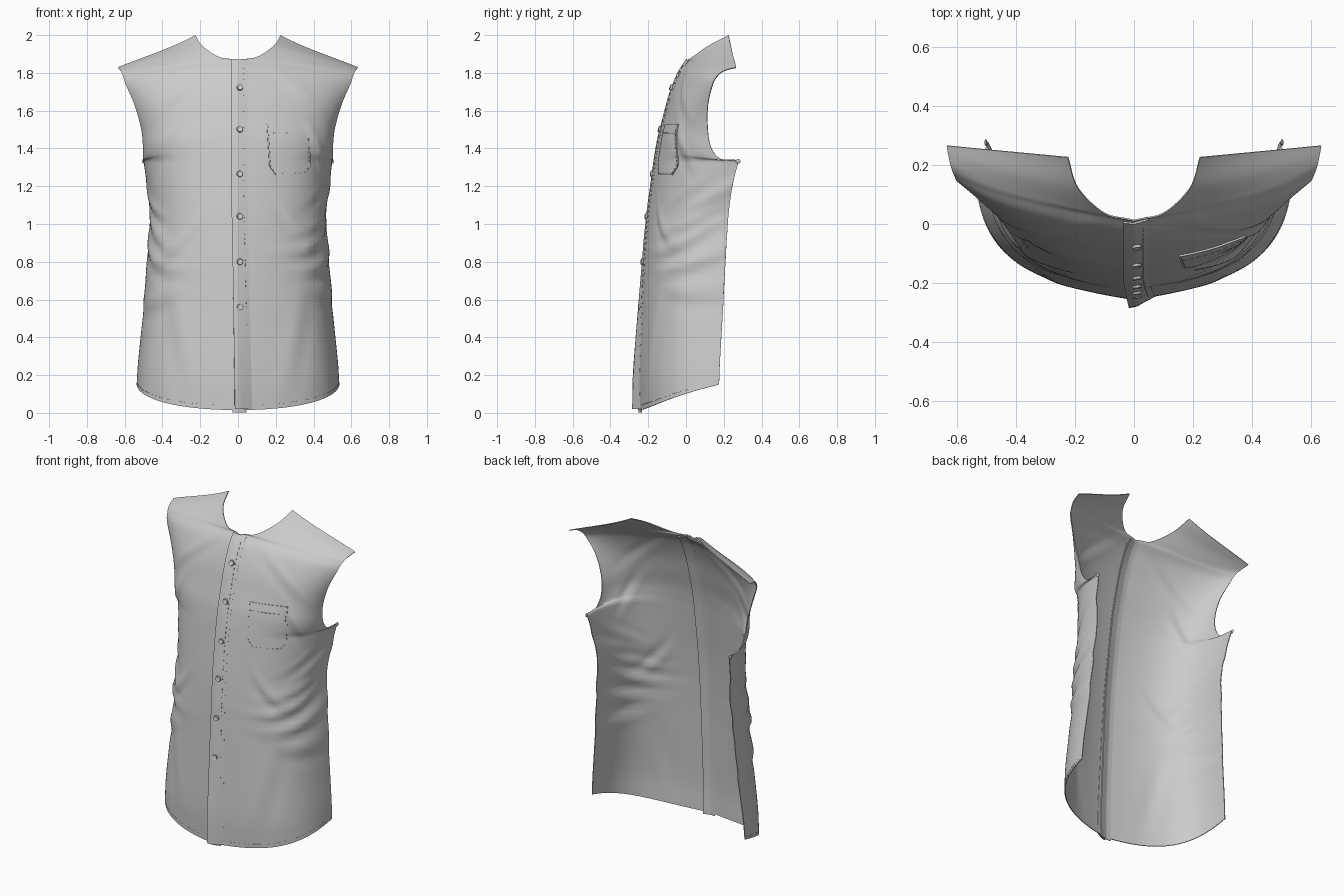
import bpy, bmesh, math, random
from mathutils import Vector
from mathutils.bvhtree import BVHTree

if "Cube" in bpy.data.objects:
    bpy.data.objects.remove(bpy.data.objects["Cube"])

random.seed(4)

# Rows from hem to shoulder: inner xyz (centre line, then neckline),
# outer xyz (side seam, then armhole), roundness of the cross-section
ROWS = [
    (0, -.255, .015, .537, .175, .150, 1), (0, -.257, .20, .528, .18, .28, 1),
    (0, -.243, .50, .502, .195, .54, 1), (0, -.226, .80, .482, .21, .82, 1),
    (0, -.206, 1.03, .468, .225, 1.05, 1), (0, -.184, 1.20, .485, .25, 1.22, 1),
    (0, -.166, 1.33, .500, .28, 1.335, 1), (0, -.155, 1.40, .503, .19, 1.34, .95),
    (0, -.141, 1.47, .503, .135, 1.40, .9), (0, -.118, 1.56, .512, .115, 1.50, .8),
    (0, -.083, 1.69, .548, .115, 1.63, .66), (0, -.034, 1.81, .595, .14, 1.74, .47),
    (0, .010, 1.87, .610, .165, 1.785, .36), (.1, .035, 1.885, .621, .195, 1.81, .24),
    (.19, .12, 1.945, .629, .23, 1.822, .12), (.225, .225, 2.0, .635, .265, 1.83, 0)]
INNER = [Vector(r[:3]) for r in ROWS]
OUTER = [Vector(r[3:6]) for r in ROWS]
# Curve handles between inner and outer edge of each row
HAND1, HAND2 = [], []
for k, (a, b, r) in enumerate(zip(INNER, OUTER, ROWS)):
    mix = lambda flat, full: flat + (full - flat) * r[6]
    d = b - a
    y = min(d.y, .42)
    slope = .13 - .06 * min(1, k / 6)
    HAND1.append(a + Vector((mix(.33, .62) * d.x, mix(.33, slope) * y, mix(.43, 0) * d.z)))
    HAND2.append(a + Vector((mix(.67, .985) * d.x, mix(.67, .29) * y, mix(.67, .45) * d.z)))

# Cloth folds: girth position, height, angle, length, width, depth, bend
FOLDS = [
    (.62, 1.02, 25, .24, .035, .014, .6), (.55, .90, 20, .26, .035, .016, .7),
    (.60, .78, 12, .25, .035, .013, .6), (.72, 1.14, 30, .18, .030, .010, .4),
    (.40, .97, -35, .16, .030, .010, .8), (.66, .64, -5, .22, .040, .009, .5),
    (-.58, .80, -18, .24, .035, .014, .6), (-.60, .94, -28, .22, .035, .010, .5),
    (-.45, .86, 30, .18, .030, .009, .6), (-.68, 1.10, -25, .16, .030, .010, .3),
    (-.62, .60, 8, .22, .040, .009, .4), (-.35, 1.70, 35, .22, .030, .005, 0),
    (.38, 1.70, -35, .22, .030, .005, 0), (-.50, 1.42, 50, .14, .030, .007, 0),
    (.52, 1.42, -50, .14, .030, .007, 0), (.35, .40, 75, .25, .060, .005, 0),
    (-.35, .40, -75, .25, .060, .005, 0)]
for k in range(10):
    sg = random.choice((-1, 1))
    FOLDS.append((sg * random.uniform(.45, .85), random.uniform(.55, 1.2), sg * random.uniform(-5, 35),
                  random.uniform(.09, .16), .026, random.uniform(-.004, .004), .5))


def spline(pts, t, corner=-1):
    """Catmull-Rom through pts, optionally broken at one corner index."""
    i = min(int(t), len(pts) - 2)
    f = t - i
    b, c = pts[i], pts[i + 1]
    a = pts[i - 1] if i > 0 and i != corner else b * 2 - c
    d = pts[i + 2] if i + 2 < len(pts) and i + 1 != corner else c * 2 - b
    return .5 * (2 * b + (c - a) * f + (2 * a - 5 * b + 4 * c - d) * f * f
                 + (3 * b - a - 3 * c + d) * f ** 3)


def surf(u, t, sgn):
    """Point of the shirt surface: u centre to side, t hem to shoulder."""
    p0, p3 = spline(INNER, t, 12), spline(OUTER, t, 6)
    p1, p2 = spline(HAND1, t), spline(HAND2, t)
    v = 1 - u
    p = p0 * v ** 3 + p1 * 3 * u * v * v + p2 * 3 * u * u * v + p3 * u ** 3
    q = sgn * (p.x + max(0, p.y - p0.y) * .8)
    h = 0
    for cx, cz, ang, ln, wd, amp, bend in FOLDS:
        ca, sa = math.cos(math.radians(ang)), math.sin(math.radians(ang))
        a = (q - cx) * ca + (p.z - cz) * sa
        b = (p.z - cz) * ca - (q - cx) * sa - bend * a * a
        h += amp * math.exp(-(a / ln) ** 2) * (math.exp(-(b / wd) ** 2)
                                               - .6 * math.exp(-((b + 1.7 * wd) / wd) ** 2))
    h = .016 * math.tanh(h / .016)
    p.x *= sgn
    return p + Vector((sgn * u, u - 1.15, 0)).normalized() * h


def finish(bm, name, thick=0, off=-1):
    me = bpy.data.meshes.new(name)
    bm.to_mesh(me)
    ob = bpy.data.objects.new(name, me)
    bpy.context.collection.objects.link(ob)
    bpy.ops.object.select_all(action='DESELECT')
    ob.select_set(True)
    bpy.context.view_layer.objects.active = ob
    if thick:
        m = ob.modifiers.new("cloth_thickness", 'SOLIDIFY')
        m.thickness, m.offset = thick, off
        bpy.ops.object.modifier_apply(modifier=m.name)
    bpy.ops.object.shade_smooth_by_angle(angle=math.radians(50))
    return ob


def grid(bm, pts, flip=False):
    vs = [[bm.verts.new(p) for p in row] for row in pts]
    for lo, hi in zip(vs, vs[1:]):
        for i in range(len(lo) - 1):
            f = [lo[i], lo[i + 1], hi[i + 1], hi[i]]
            bm.faces.new(f[::-1] if flip else f)


# Shirt front: two halves welded along the centre line
NU, NT = 56, 135
body = bmesh.new()
for sgn in (1, -1):
    grid(body, [[surf(i / NU, 15 * j / NT, sgn) for i in range(NU + 1)] for j in range(NT + 1)], sgn < 0)
bmesh.ops.remove_doubles(body, verts=body.verts, dist=1e-4)
body.normal_update()
tree = BVHTree.FromBMesh(body)
finish(body, "shirt_front", .005)


def on_cloth(x, z, lift):
    """Point lifted off the front surface at x, z."""
    zz = min(max(z, .03), 1.862)
    loc, n, _, _ = tree.ray_cast(Vector((x, -2, zz)), Vector((0, 1, 0)))
    p = loc + n * lift
    p.z += z - zz
    return p, n


def patch(name, z0, z1, left, right, lift, nx=10, nz=60, thick=.004):
    """Cloth patch over the front; lift(f, z) with f from left to right."""
    bm = bmesh.new()
    rows = []
    for j in range(nz + 1):
        z = z0 + (z1 - z0) * j / nz
        a, b = left(z), right(z)
        rows.append([on_cloth(a + (b - a) * i / nx, z, lift(i / nx, z))[0] for i in range(nx + 1)])
    grid(bm, rows)
    return finish(bm, name, thick)


def stitches(name, pts):
    """Short raised dashes along a dense path of points."""
    bm = bmesh.new()
    for a, b in zip(pts[::2], pts[1::2]):
        d = b - a
        m = d.to_track_quat('X', 'Z').to_matrix().to_4x4()
        m.translation = (a + b) / 2
        for v in bmesh.ops.create_cube(bm, size=1)['verts']:
            v.co = m @ Vector((v.co.x * d.length, v.co.y * .003, v.co.z * .003))
    finish(bm, name)


def path(corners, step, lift):
    out = []
    for (xa, za), (xb, zb) in zip(corners, corners[1:]):
        n = max(2, int(math.hypot(xb - xa, zb - za) / step))
        out += [on_cloth(xa + (xb - xa) * k / n, za + (zb - za) * k / n, lift)[0] for k in range(n)]
    return out


# Overlapping button plackets: outer strip (flaring at the hem) and the one beneath
edge = lambda z: -.010 - .025 * min(1, z / 1.2)
flare = lambda f, z: (1 - f) * (.010 + .022 * max(0, 1 - z / .8)) + .0005
patch("button_placket", .02, 1.868, edge, lambda z: edge(z) + .085, flare, thick=.007)
patch("under_placket", .002, 1.862, lambda z: -.03, lambda z: .048, lambda f, z: -.001 - .009 * f)
stitches("placket_stitching", path([(.056, .04), (.030, 1.2), (.030, 1.85)], .014, .004))

# Chest pocket with angled lower corners
cut = lambda z: max(0, 1.305 - z)
pocket_l = lambda z: .152 + (1.53 - z) * .06 + cut(z) * .7
pocket_r = lambda z: .376 + (1.53 - z) * .02 - cut(z) * .7
patch("chest_pocket", 1.26, 1.528, pocket_l, pocket_r, lambda f, z: .006, 16, 30, .007)
rim = [(pocket_l(z) + .007, z) for z in (1.52, 1.305, 1.268)] + \
      [(pocket_r(z) - .007, z) for z in (1.268, 1.305, 1.52)]
stitches("pocket_stitching", path(rim, .011, .007))
stitches("pocket_top_stitching", path([(.165, 1.48), (.37, 1.48)], .011, .007))

# Curved hem stitching on both halves
for sgn, side in ((1, "left"), (-1, "right")):
    stitches("hem_stitching_" + side, [surf(.12 + .87 * k / 90, .14, sgn) for k in range(91)])

# Buttons: rimmed discs facing along the cloth normal
for k, z in enumerate((1.72, 1.50, 1.265, 1.04, .80, .56)):
    p, n = on_cloth(.009, z, .010)
    bm = bmesh.new()
    bmesh.ops.create_cone(bm, cap_ends=True, segments=24, radius1=.017, radius2=.015, depth=.009)
    top = max(bm.faces, key=lambda f: f.calc_center_median().z)
    bmesh.ops.inset_region(bm, faces=[top], thickness=.004)
    bmesh.ops.translate(bm, verts=top.verts, vec=(0, 0, -.002))
    ob = finish(bm, "button_%d" % (k + 1))
    ob.location = p
    ob.rotation_euler = n.to_track_quat('Z', 'Y').to_euler()

# Little seam tabs at the underarm corners
for sgn, side in ((1, "left"), (-1, "right")):
    bm = bmesh.new()
    bmesh.ops.create_uvsphere(bm, u_segments=12, v_segments=8, radius=1)
    bmesh.ops.scale(bm, verts=bm.verts, vec=(.005, .012, .012))
    finish(bm, "underarm_seam_" + side).location = (sgn * .502, .276, 1.332)
